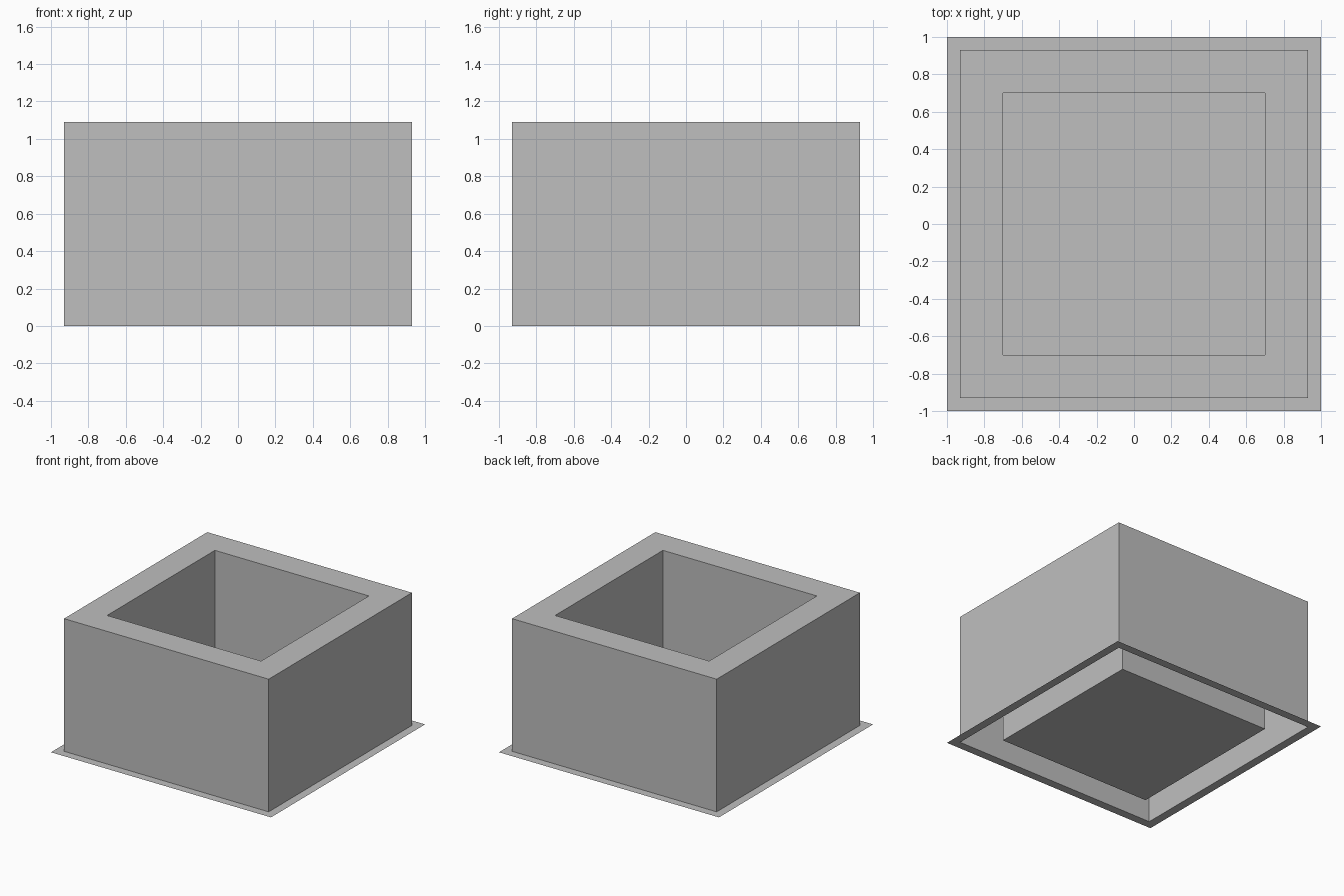
import bpy
import bmesh

if "Cube" in bpy.data.objects:
    bpy.data.objects.remove(bpy.data.objects["Cube"], do_unlink=True)

OUTER, INNER, FLANGE, HEIGHT = 0.93, 0.70, 1.0, 1.09

grey = bpy.data.materials.new("plain_grey")
grey.use_nodes = True
colour = (0.52, 0.52, 0.52, 1)
grey.diffuse_color = colour
grey.node_tree.nodes["Principled BSDF"].inputs["Base Color"].default_value = colour


def square_shell(name, profile, floor=False):
    """Loft square loops through (half width, height) pairs, from outside in."""
    bm = bmesh.new()
    loops = []
    for r, z in profile:
        loops.append([bm.verts.new((sx * r, sy * r, z))
                      for sx, sy in ((-1, -1), (1, -1), (1, 1), (-1, 1))])
    for a, b in zip(loops, loops[1:]):
        for i in range(4):
            j = (i + 1) % 4
            bm.faces.new((a[i], a[j], b[j], b[i]))
    if floor:
        bm.faces.new(loops[-1])
    mesh = bpy.data.meshes.new(name)
    bm.to_mesh(mesh)
    bm.free()
    mesh.materials.append(grey)
    obj = bpy.data.objects.new(name, mesh)
    bpy.context.collection.objects.link(obj)
    return obj


# Paper-thin flange around the foot
square_shell("base_flange", [(FLANGE, 0), (OUTER, 0)])

# Outer walls, open underneath
square_shell("outer_walls", [(OUTER, 0), (OUTER, HEIGHT)])

# Flat top rim
square_shell("top_rim", [(OUTER, HEIGHT), (INNER, HEIGHT)])

# Deep square pocket with a floor at ground level
square_shell("inner_pocket", [(INNER, HEIGHT), (INNER, 0)], floor=True)
